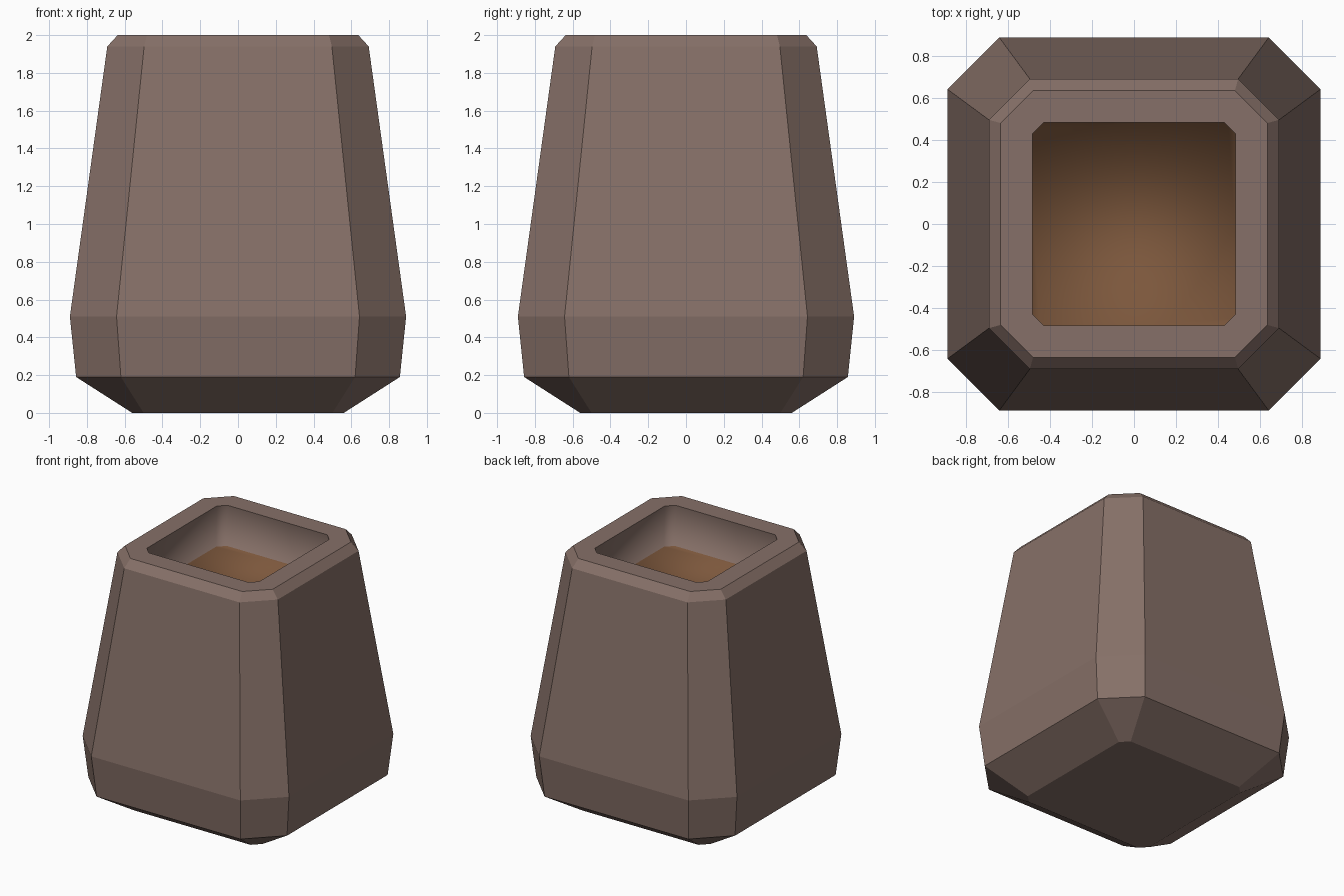
import bpy, bmesh

if "Cube" in bpy.data.objects:
    bpy.data.objects.remove(bpy.data.objects["Cube"])


def material(name, rgb):
    m = bpy.data.materials.new(name)
    m.diffuse_color = (*rgb, 1.0)
    m.use_nodes = True
    m.node_tree.nodes["Principled BSDF"].inputs["Base Color"].default_value = m.diffuse_color
    return m


def ring(bm, z, half, flat):
    # square of half-width `half` with corners cut back to `flat`
    pts = [(flat, -half), (half, -flat), (half, flat), (flat, half),
           (-flat, half), (-half, flat), (-half, -flat), (-flat, -half)]
    return [bm.verts.new((x, y, z)) for x, y in pts]


clay = material("clay brown", (0.24, 0.163, 0.138))
soil = material("soil brown", (0.20, 0.095, 0.045))

# (height, half-width, half-length of the straight side)
profile = [
    (0.00, 0.56, 0.50),
    (0.19, 0.857, 0.62),
    (0.51, 0.89, 0.643),
    (1.94, 0.692, 0.497),
    (2.00, 0.637, 0.482),   # outer rim
    (2.00, 0.485, 0.43),    # inner rim
    (1.67, 0.505, 0.45),    # soil level
]

bm = bmesh.new()
rings = [ring(bm, *p) for p in profile]

# Underside
bm.faces.new(rings[0][::-1])

# Outer wall, rim and inner wall
for level, (a, b) in enumerate(zip(rings, rings[1:])):
    for i in range(8):
        j = (i + 1) % 8
        f = bm.faces.new((a[i], a[j], b[j], b[i]))
        f.smooth = level == len(rings) - 2

# Soil surface, blended smoothly with the inner wall
top = bm.faces.new(rings[-1])
top.material_index = 1
top.smooth = True

mesh = bpy.data.meshes.new("plant_pot")
bm.to_mesh(mesh)
bm.free()
mesh.materials.append(clay)
mesh.materials.append(soil)
pot = bpy.data.objects.new("plant_pot", mesh)
bpy.context.collection.objects.link(pot)
